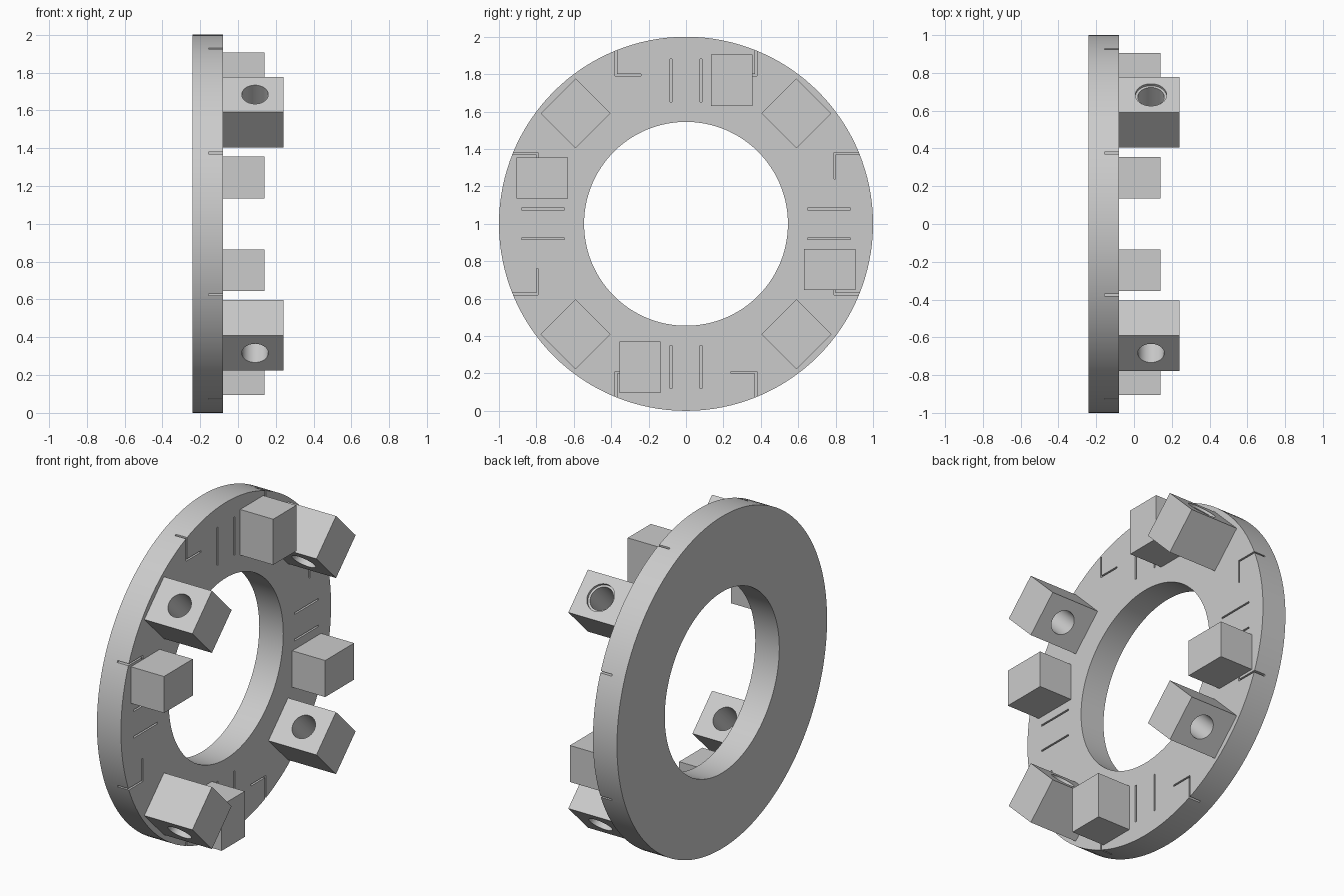
import bpy
import bmesh
from math import radians
from mathutils import Matrix, Vector

if "Cube" in bpy.data.objects:
    bpy.data.objects.remove(bpy.data.objects["Cube"], do_unlink=True)

grey = bpy.data.materials.new("plain grey")
grey.use_nodes = True
grey.diffuse_color = (0.6, 0.6, 0.6, 1)
grey.node_tree.nodes["Principled BSDF"].inputs["Base Color"].default_value = (0.6, 0.6, 0.6, 1)

BACK, FACE = -0.24, -0.08      # the ring's two flat sides along x
CENTRE = Matrix.Translation((0, 0, 1))


def turn(degrees):
    """Rotation about the ring's axis."""
    return CENTRE @ Matrix.Rotation(radians(degrees), 4, 'X')


def prism(bm, outline, x0, x1, matrix):
    """Extrude a (y, z) outline from x0 to x1."""
    verts = [bm.verts.new(matrix @ Vector((x0, y, z))) for y, z in outline]
    face = bm.faces.new(verts)
    out = bmesh.ops.extrude_face_region(bm, geom=[face])["geom"]
    moved = [v for v in out if isinstance(v, bmesh.types.BMVert)]
    bmesh.ops.translate(bm, verts=moved, vec=(x1 - x0, 0, 0))


def rect(y0, y1, z0, z1):
    return [(y0, z0), (y1, z0), (y1, z1), (y0, z1)]


def finish(name, bm):
    bmesh.ops.recalc_face_normals(bm, faces=bm.faces[:])
    mesh = bpy.data.meshes.new(name)
    bm.to_mesh(mesh)
    bm.free()
    mesh.materials.append(grey)
    obj = bpy.data.objects.new(name, mesh)
    bpy.context.collection.objects.link(obj)
    return obj


def select(obj):
    bpy.ops.object.select_all(action='DESELECT')
    obj.select_set(True)
    bpy.context.view_layer.objects.active = obj


def cut(obj, cutter):
    select(obj)
    mod = obj.modifiers.new("cut", 'BOOLEAN')
    mod.operation = 'DIFFERENCE'
    mod.solver = 'EXACT'
    mod.object = cutter
    bpy.ops.object.modifier_apply(modifier=mod.name)
    bpy.data.objects.remove(cutter, do_unlink=True)


def smooth(obj):
    select(obj)
    bpy.ops.object.shade_smooth_by_angle(angle=radians(30))


def drill(radius, depth, height, matrix):
    """Radial cylinder used to bore a block."""
    bm = bmesh.new()
    bmesh.ops.create_cone(bm, cap_ends=True, segments=48, radius1=radius, radius2=radius,
                          depth=depth, matrix=matrix @ Matrix.Translation((0.09, 0, height)))
    return finish("drill", bm)


# Flat ring, spun from a rectangular section
bm = bmesh.new()
corners = [bm.verts.new((x, 0, 1 + r)) for x, r in
           ((BACK, 0.545), (FACE, 0.545), (FACE, 1), (BACK, 1))]
edges = [bm.edges.new((corners[i - 1], corners[i])) for i in range(4)]
bmesh.ops.spin(bm, geom=corners + edges, cent=(0, 0, 1), axis=(1, 0, 0),
               angle=radians(360), steps=128, use_merge=True)
bmesh.ops.remove_doubles(bm, verts=bm.verts[:], dist=0.0001)
ring = finish("ring", bm)

# Fine slots: a parallel pair and two corner brackets per quarter
bracket = [(0.24, 0.79), (0.38, 0.79), (0.38, 1.05), (0.37, 1.05), (0.37, 0.80), (0.24, 0.80)]
bm = bmesh.new()
for quarter in range(4):
    m = turn(90 * quarter)
    for side in (-1, 1):
        prism(bm, [(side * y, z) for y, z in rect(0.075, 0.085, 0.65, 0.88)], -0.155, 0, m)
        prism(bm, [(side * y, z) for y, z in bracket], -0.155, 0, m)
cut(ring, finish("slots", bm))
smooth(ring)

# Blocks, one plain and one bored per quarter
for i, quarter in enumerate(("top", "front", "bottom", "back")):
    bm = bmesh.new()
    prism(bm, rect(0.135, 0.355, 0.63, 0.905), FACE, 0.14, turn(90 * i))
    finish(quarter + "_plain_block", bm)

for i, corner in enumerate(("upper_back", "upper_front", "lower_front", "lower_back")):
    m = turn(90 * i - 45)
    bm = bmesh.new()
    prism(bm, rect(-0.132, 0.132, 0.703, 0.967), FACE, 0.24, m)
    block = finish(corner + "_bored_block", bm)
    cut(block, drill(0.07, 0.6, 0.835, m))
    if corner == "upper_back":      # shallow recess round the bore
        cut(block, drill(0.083, 0.1, 1.002, m))
    smooth(block)
